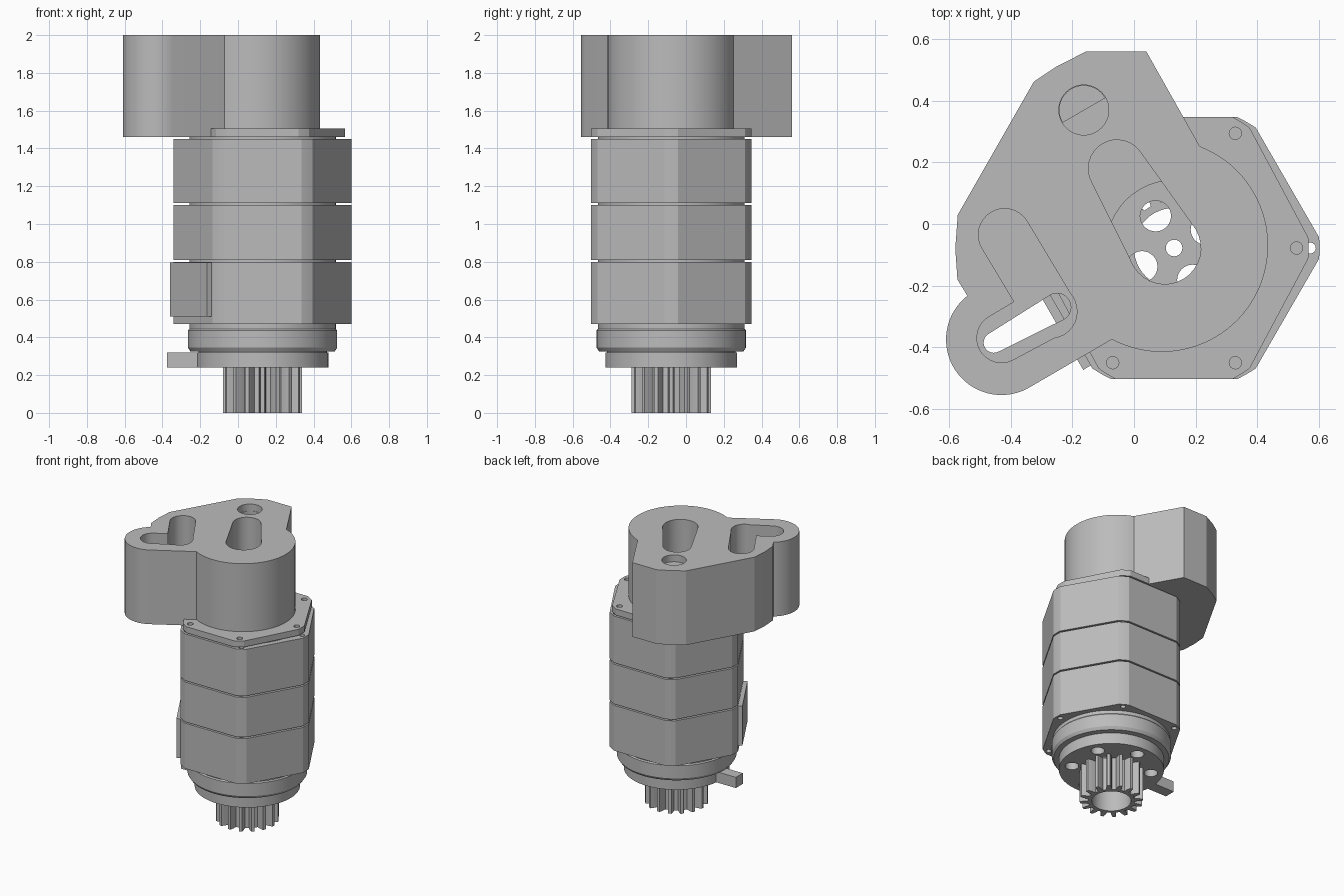
import bpy, bmesh, math
from mathutils import Vector

cube = bpy.data.objects.get("Cube")
if cube:
    bpy.data.objects.remove(cube, do_unlink=True)

CX, CY = 0.13, -0.078           # main axis of the gear unit
APOTHEM, CORNER = 0.425, 0.472  # hexagonal housing

grey = bpy.data.materials.new("machined grey")
grey.use_nodes = True
grey.diffuse_color = (0.5, 0.5, 0.5, 1)
grey.node_tree.nodes["Principled BSDF"].inputs["Base Color"].default_value = (0.5, 0.5, 0.5, 1)


def finish(name, bm):
    bmesh.ops.recalc_face_normals(bm, faces=bm.faces)
    mesh = bpy.data.meshes.new(name)
    bm.to_mesh(mesh)
    bm.free()
    mesh.materials.append(grey)
    obj = bpy.data.objects.new(name, mesh)
    bpy.context.collection.objects.link(obj)
    return obj


def prism(name, pts, z0, z1):
    bm = bmesh.new()
    face = bm.faces.new([bm.verts.new((x, y, z0)) for x, y in pts])
    top = bmesh.ops.extrude_face_region(bm, geom=[face])["geom"]
    verts = [g for g in top if isinstance(g, bmesh.types.BMVert)]
    bmesh.ops.translate(bm, verts=verts, vec=(0, 0, z1 - z0))
    return finish(name, bm)


def arc(x, y, r, a0, a1, n=16):
    angles = [math.radians(a0 + (a1 - a0) * i / n) for i in range(n + 1)]
    return [(x + r * math.cos(a), y + r * math.sin(a)) for a in angles]


def circle(x, y, r, n=48):
    return arc(x, y, r, 0, 360, n)[:-1]


def polar(r, deg):
    a = math.radians(deg)
    return CX + r * math.cos(a), CY + r * math.sin(a)


def capsule(a, ra, b, rb):
    d = math.degrees(math.atan2(b[1] - a[1], b[0] - a[0]))
    return arc(*b, rb, d - 90, d + 90) + arc(*a, ra, d + 90, d + 270)


def lathe(name, profile, steps=72):
    bm = bmesh.new()
    vs = [bm.verts.new((CX + r, CY, z)) for r, z in profile]
    edges = [bm.edges.new((vs[i - 1], vs[i])) for i in range(len(vs))]
    bmesh.ops.spin(bm, geom=vs + edges, cent=(CX, CY, 0), axis=(0, 0, 1),
                   angle=math.tau, steps=steps, use_merge=False)
    bmesh.ops.remove_doubles(bm, verts=bm.verts, dist=1e-5)
    return finish(name, bm)


def cut(obj, cutters):
    # Each cutter is (outline, low, high)
    for outline, z0, z1 in cutters:
        tool = prism("cutter", outline, z0, z1)
        tool.hide_render = True
        mod = obj.modifiers.new("cut", "BOOLEAN")
        mod.operation, mod.solver, mod.object = "DIFFERENCE", "EXACT", tool
        graph = bpy.context.evaluated_depsgraph_get()
        mesh = bpy.data.meshes.new_from_object(obj.evaluated_get(graph))
        obj.modifiers.clear()
        obj.data = mesh
        bpy.data.objects.remove(tool, do_unlink=True)
    return obj


# Hexagon with its corners rounded off by a circle
half = 30 - math.degrees(math.acos(APOTHEM / CORNER))
hexagon = []
for k in range(6):
    hexagon += arc(CX, CY, CORNER, 60 * k - half, 60 * k + half, 4)

# Stacked housing stages
for name, z0, z1 in (("lower_stage", 0.47, 0.8), ("middle_stage", 0.81, 1.1),
                     ("upper_stage", 1.11, 1.45)):
    stage = prism(name, hexagon, z0, z1)
    holes = [(circle(*polar(0.442, 60 * k), 0.018, 16), 0.4, 1.5) for k in range(6)]
    cut(stage, [(circle(CX, CY, 0.34), 0.4, 1.5)] + holes)

# Sleeve seen in the gaps between the stages
lathe("inner_sleeve", [(0.3, 0.48), (0.388, 0.48), (0.388, 1.462), (0.3, 1.462)])

# Mounting flange on top, narrower across x
narrow = [(CX + (x - CX) * 0.925, y) for x, y in hexagon]
flange = prism("top_flange", narrow, 1.46, 1.505)
screws = [(CX + (x - CX) * 0.925, y) for x, y in (polar(0.43, 60 * k) for k in range(6))]
cut(flange, [(circle(CX, CY, 0.22), 1.4, 1.6)] +
    [(circle(x, y, 0.02, 16), 1.475, 1.6) for x, y in screws])

# Collar under the housing
lathe("lower_collar", [(0.3, 0.475), (0.388, 0.475), (0.388, 0.445), (0.395, 0.437),
                       (0.395, 0.345), (0.382, 0.325), (0.32, 0.325), (0.3, 0.345)])

# Carrier plate with planet and shaft openings
carrier = prism("carrier_plate", circle(CX, CY, 0.348, 72), 0.24, 0.32)
cut(carrier, [(circle(CX, CY, 0.027, 24), 0.2, 0.4)] +
    [(circle(*polar(0.12, 30 + 90 * k), 0.05, 32), 0.2, 0.4) for k in range(4)] +
    [(circle(*polar(0.265, 30 + 60 * k), 0.045, 32), 0.2, 0.4) for k in range(6)])
lathe("carrier_neck", [(0.315, 0.31), (0.34, 0.31), (0.34, 0.34), (0.315, 0.34)])

# Lever sticking out of the carrier
prism("carrier_lever", [(-0.375, CY - 0.04), (-0.2, CY - 0.04),
                        (-0.2, CY + 0.04), (-0.375, CY + 0.04)], 0.241, 0.319)

# Output pinion
TEETH = 16
outline = []
for k in range(TEETH):
    base = 360 / TEETH * k
    outline += [polar(r, base + d) for r, d in
                ((0.155, -6.5), (0.185, -5), (0.21, -2.8), (0.21, 2.8), (0.185, 5), (0.155, 6.5))]
cut(prism("output_pinion", outline, 0, 0.243), [(circle(CX, CY, 0.13), -0.1, 0.3)])

# Cover plate on one slanted housing face
n = Vector((math.cos(math.radians(210)), math.sin(math.radians(210))))
t = Vector((-n.y, n.x))
mid = Vector((CX, CY))
corners = [mid + n * a + t * b for a, b in ((0.42, -0.195), (0.453, -0.195),
                                            (0.453, 0.195), (0.42, 0.195))]
prism("side_cover", [tuple(c) for c in corners], 0.51, 0.797)

# Top gearbox housing: large drum, small lobe and angled back
housing = arc(0.09, -0.07, 0.345, -118, 69, 48)
housing += [(0.04, 0.56), (-0.155, 0.56), (-0.25, 0.512), (-0.325, 0.462), (-0.572, 0.03),
            (-0.58, -0.08), (-0.573, -0.18)]
housing += arc(-0.43, -0.375, 0.18, 128, 298, 32)
gearbox = prism("top_housing", housing, 1.46, 2)
cut(gearbox, [
    (capsule((-0.055, 0.18), 0.093, (0.1, -0.078), 0.117), 1.4, 2.1),     # drum slot
    (capsule((-0.42, -0.035), 0.085, (-0.27, -0.285), 0.085), 1.62, 2.1),  # lobe pocket
    (capsule((-0.43, -0.37), 0.08, (-0.27, -0.28), 0.084), 1.62, 2.1),
    (capsule((-0.455, -0.385), 0.033, (-0.25, -0.27), 0.045), 1.4, 2.1),   # through slot
    (circle(-0.163, 0.37, 0.081), 1.95, 2.1),                             # stepped hole
    (arc(-0.163, 0.37, 0.079, 30, 210), 1.85, 2.1),
])

# Smooth the round walls and keep the edges crisp
bpy.ops.object.select_all(action="DESELECT")
for obj in bpy.context.collection.objects:
    if obj.type == "MESH" and obj.data.materials and obj.data.materials[0] == grey:
        obj.select_set(True)
        bpy.context.view_layer.objects.active = obj
bpy.ops.object.shade_smooth_by_angle(angle=math.radians(25))
